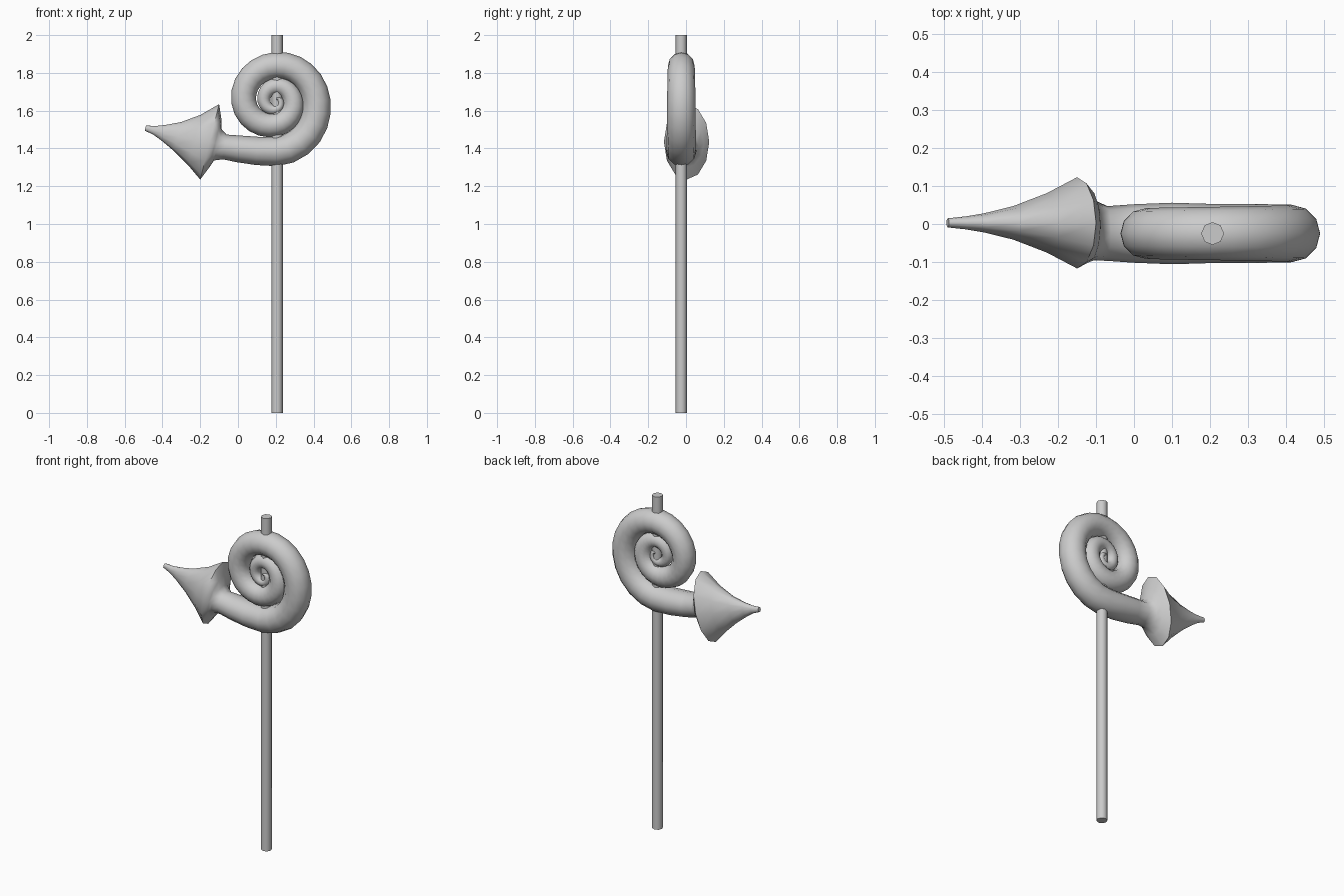
import bpy, bmesh, math
from mathutils import Vector

if "Cube" in bpy.data.objects:
    bpy.data.objects.remove(bpy.data.objects["Cube"])

SIDES = 12
Y = Vector((0, 1, 0))


def finish(obj):
    bpy.ops.object.select_all(action='DESELECT')
    obj.select_set(True)
    bpy.context.view_layer.objects.active = obj
    bpy.ops.object.shade_smooth_by_angle(angle=math.radians(60))


def loft(name, rings):
    """Skin elliptical rings: (centre, tangent, in-plane radius, y radius)."""
    bm = bmesh.new()
    loops = []
    for c, t, r, ry in rings:
        n = t.normalized().cross(Y)
        loops.append([bm.verts.new(c + n * r * math.cos(a) + Y * ry * math.sin(a))
                      for a in (2 * math.pi * i / SIDES for i in range(SIDES))])
    for a, b in zip(loops, loops[1:]):
        for i in range(SIDES):
            j = (i + 1) % SIDES
            bm.faces.new((a[i], a[j], b[j], b[i]))
    bm.faces.new(loops[0])
    bm.faces.new(loops[-1])
    bmesh.ops.recalc_face_normals(bm, faces=bm.faces)
    me = bpy.data.meshes.new(name)
    bm.to_mesh(me)
    bm.free()
    obj = bpy.data.objects.new(name, me)
    bpy.context.collection.objects.link(obj)
    finish(obj)


def catmull(p0, p1, p2, p3, u):
    return 0.5 * (2 * p1 + (p2 - p0) * u + (2 * p0 - 5 * p1 + 4 * p2 - p3) * u * u
                  + (3 * p1 - p0 - 3 * p2 + p3) * u ** 3)


# arrowhead: distance to base, sideways drift, in-plane radius, y radius, y centre
axis = Vector((-0.97, 0, 0.243)).normalized()
side = Vector((0.243, 0, 0.97)).normalized()
base = Vector((-0.15, 0, 1.435))
head = [(0.348, -0.012, 0.014, 0.012, 0.003), (0.30, -0.012, 0.023, 0.017, 0.003),
        (0.25, -0.013, 0.042, 0.025, 0.003), (0.17, -0.014, 0.08, 0.044, 0.003),
        (0.08, -0.01, 0.138, 0.078, 0.003), (0.0, 0.0, 0.206, 0.12, 0.003),
        (-0.03, 0.0, 0.135, 0.098, -0.004), (-0.046, -0.005, 0.085, 0.08, -0.016)]
rings = [(base + axis * t + side * d + Y * y, -axis, r, ry) for t, d, r, ry, y in head]

# neck leading into the curl: x, z, radius
YC = -0.025
path = [(Vector((x, YC, z)), r, r + 0.006) for x, z, r in
        [(-0.07, 1.408, 0.066), (0.0, 1.398, 0.071), (0.1, 1.387, 0.075)]]

# curl: (distance from centre, tube radius) every quarter turn
knots = [(0.266, 0.078), (0.215, 0.075), (0.19, 0.07), (0.17, 0.066), (0.125, 0.062),
         (0.092, 0.055), (0.08, 0.043), (0.062, 0.034), (0.044, 0.026),
         (0.024, 0.019), (0.012, 0.012)]
K = [Vector(k) for k in knots]
STEP = 6
for i in range(len(K) - 1):
    for s in range(STEP):
        u = s / STEP
        R, r = catmull(K[max(i - 1, 0)], K[i], K[i + 1], K[min(i + 2, len(K) - 1)], u)
        a = (i + u - 1) * math.pi / 2
        c = Vector((0.2 + R * math.cos(a), YC, 1.65 + R * math.sin(a)))
        path.append((c, r, max(r, 0.034)))

for i, (c, r, ry) in enumerate(path):
    t = path[min(i + 1, len(path) - 1)][0] - path[max(i - 1, 0)][0]
    rings.append((c, t, r, ry))
loft("curled_arrow", rings)

# upright pole
bpy.ops.mesh.primitive_cylinder_add(vertices=8, radius=0.03, depth=2, location=(0.207, YC, 1))
pole = bpy.context.object
pole.name = "pole"
finish(pole)
